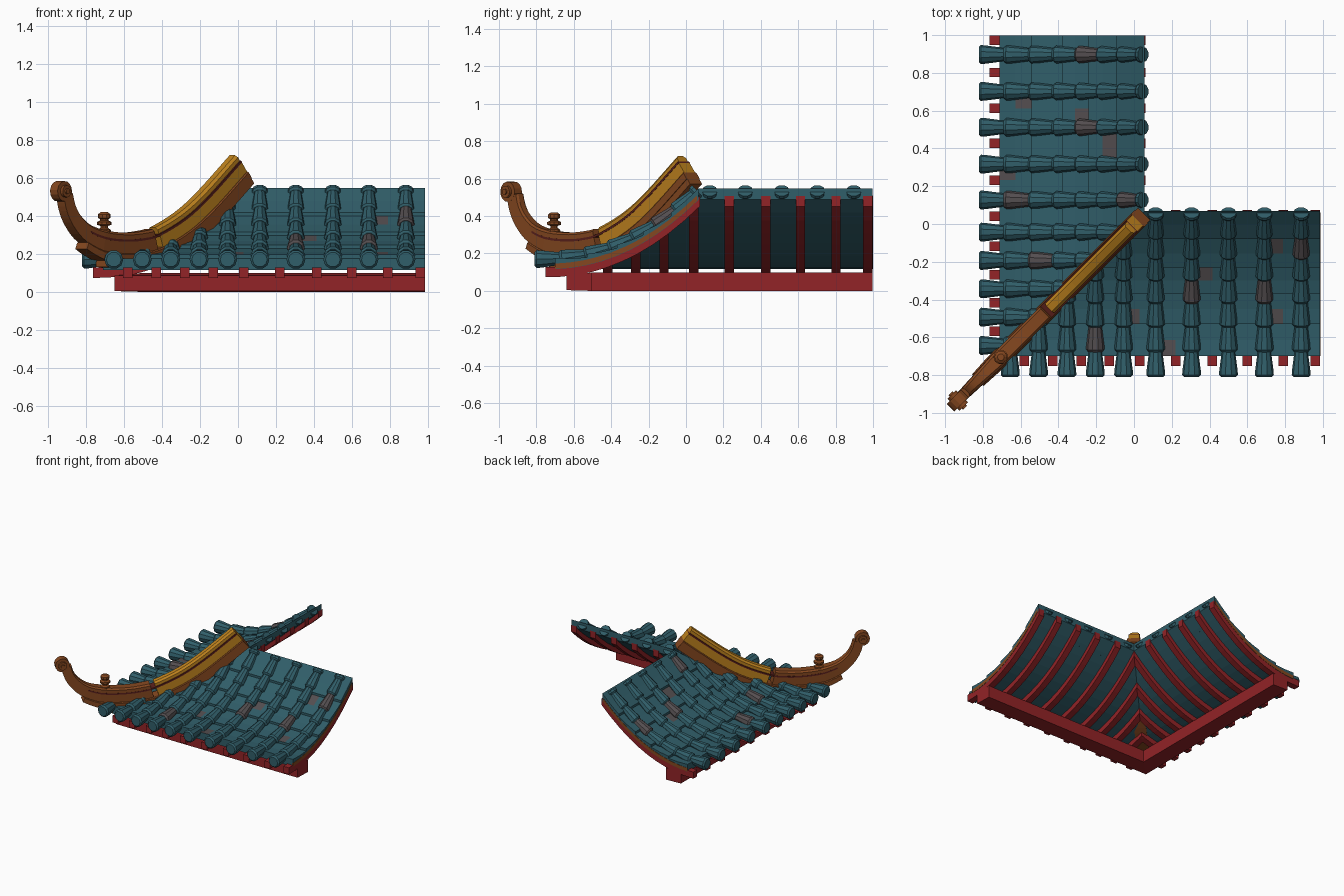
import bpy, bmesh, math
from mathutils import Vector, Matrix

if "Cube" in bpy.data.objects:
    bpy.data.objects.remove(bpy.data.objects["Cube"])

D = 0.012            # offset of the mirror diagonal between both wings
R2 = math.sqrt(2)
X_END = 0.985


def mat(name, c):
    m = bpy.data.materials.new(name)
    m.diffuse_color = (*c, 1)
    m.use_nodes = True
    m.node_tree.nodes["Principled BSDF"].inputs["Base Color"].default_value = m.diffuse_color
    return m


TEAL = mat("teal_tile", (.03, .112, .142))
GREY = mat("weathered_tile", (.088, .076, .08))
RED = mat("red_timber", (.29, .017, .02))
DARK = mat("dark_red_trim", (.10, .014, .011))
GOLD = mat("gold_ridge", (.52, .225, .013))
BROWN = mat("brown_ridge", (.235, .064, .014))


def finish(name, bm, mats):
    bmesh.ops.recalc_face_normals(bm, faces=bm.faces[:])
    me = bpy.data.meshes.new(name)
    bm.to_mesh(me)
    bm.free()
    for m in mats:
        me.materials.append(m)
    ob = bpy.data.objects.new(name, me)
    bpy.context.collection.objects.link(ob)
    return ob


def finish_wing(name, bm, mats, side):
    """Mitre at the hip diagonal, then mirror for the left wing."""
    bmesh.ops.bisect_plane(bm, geom=bm.verts[:] + bm.edges[:] + bm.faces[:],
                           plane_co=(-D, 0, 0), plane_no=(1, -1, 0), clear_inner=True)
    if side == "left":
        for v in bm.verts:
            v.co = (v.co.y - D, v.co.x + D, v.co.z)
    return finish(name + "_" + side, bm, mats)


def face(bm, pts, mi=0):
    f = bm.faces.new([bm.verts.new(p) for p in pts])
    f.material_index = mi


def loft(bm, rings, mi=0):
    """Skin closed rings, cap both ends."""
    vs = [[bm.verts.new(p) for p in r] for r in rings]
    n = len(vs[0])
    fs = [bm.faces.new((a[i], a[(i + 1) % n], b[(i + 1) % n], b[i]))
          for a, b in zip(vs, vs[1:]) for i in range(n)]
    fs += [bm.faces.new(vs[0]), bm.faces.new(vs[-1])]
    for f in fs:
        f.material_index = mi


def S(y):
    """Height of the curved roof underside."""
    return .115 + .575 * max(0, y + .75) ** 2.15


def strip(bm, x0, x1, y0, y1, lo, hi, n=10):
    """Curved timber following the roof slope."""
    rings = []
    for i in range(n + 1):
        y = y0 + (y1 - y0) * i / n
        rings.append([(x0, y, S(y) + lo), (x1, y, S(y) + lo), (x1, y, S(y) + hi), (x0, y, S(y) + hi)])
    loft(bm, rings)


RAFTERS = [-.73, -.58, -.43, -.28, -.13, .03, .22, .415, .6, .79, .96]
COLUMNS = [-.655, -.505, -.355, -.205, -.055, .115, .305, .5, .69, .885]
ROWS = [-.70, -.53, -.37, -.23, -.08, .068]
# weathered spots in wing coordinates (along eave, up slope)
WORN_COVER = {"front": [(.305, -.33), (.69, -.33), (.885, -.13), (-.205, -.62)],
              "left": [(.885, -.25), (.5, -.25), (.115, -.61), (.115, -.04), (-.205, -.48)]}
WORN_PAN = {"front": [(.78, -.5), (.2, -.68), (.78, -.1), (0, -.5), (.4, -.3)],
            "left": [(.64, -.61), (.42, -.1), (.37, -.13), (.57, -.29), (.24, -.66)]}

# arc-length samples of the cover tile centre line
path, acc = [], 0
for i in range(401):
    y = -.812 + .872 * i / 400
    p = Vector((0, y, S(y) + .055))
    acc += (p - path[-1][1]).length if path else 0
    path.append((acc, p))


def at(s):
    s = min(max(s, 0), path[-1][0])
    i = next((k for k in range(1, 401) if path[k][0] >= s), 400)
    return path[i][1], (path[i][1] - path[i - 1][1]).normalized()


for side in ("front", "left"):
    # stepped pan tile rows
    bm = bmesh.new()
    xs = [-.74] + sorted(RAFTERS[1:] + COLUMNS) + [X_END]
    for y0, y1 in zip(ROWS, ROWS[1:]):
        ym, b0, b1 = (y0 + y1) / 2, S(y0), S(y1)
        t0, t1 = b0 + .06, b1 + (.06 if y1 == ROWS[-1] else .042)
        tm, bmid = (t0 + t1) / 2 - .004, S(ym)
        for a, b in zip(xs, xs[1:]):
            for ya, za, yb, zb in ((y0, t0, ym, tm), (ym, tm, y1, t1)):
                worn = any(a <= px < b and ya <= py < yb for px, py in WORN_PAN[side])
                face(bm, [(a, ya, za), (b, ya, za), (b, yb, zb), (a, yb, zb)], int(worn))
            face(bm, [(a, y0, b0), (b, y0, b0), (b, y0, t0), (a, y0, t0)])
            face(bm, [(a, ym, bmid), (b, ym, bmid), (b, y0, b0), (a, y0, b0)])
            face(bm, [(a, y1, b1), (b, y1, b1), (b, ym, bmid), (a, ym, bmid)])
            if y1 == ROWS[-1]:
                face(bm, [(b, y1, b1), (a, y1, b1), (a, y1, t1), (b, y1, t1)])
        face(bm, [(X_END, y0, b0), (X_END, ym, bmid), (X_END, y1, b1),
                  (X_END, y1, t1), (X_END, ym, tm), (X_END, y0, t0)])
    bmesh.ops.remove_doubles(bm, verts=bm.verts[:], dist=1e-5)
    finish_wing("pan_tiles", bm, [TEAL, GREY], side)

    # tapered cover tiles running up the slope
    bm = bmesh.new()
    step, total = .135, path[-1][0]
    for xc in COLUMNS:
        for k in range(8):
            s0 = k * step
            s1 = min(s0 + step + .012, total)
            if s1 - s0 < .03 or at(s0)[0].y > xc + .06:
                continue
            r = .05 * (1 - .02 * k)
            mid = at(s0 + .06)[0].y
            worn = any(abs(xc - px) < .05 and abs(mid - py) < .06 for px, py in WORN_COVER[side])
            rings = []
            for s, q in ((s0, .78), (s0 + .012, 1), (s0 + .035, .97), (s1, .97 - 2 * (s1 - s0))):
                c, t = at(s)
                n = Vector((0, -t.z, t.y))
                rings.append([c + Vector((xc, 0, 0)) + r * q * (
                    Vector((1, 0, 0)) * math.cos(a) + n * math.sin(a))
                    for a in (math.tau * j / 10 for j in range(10))])
            loft(bm, rings, int(worn))
    finish_wing("cover_tiles", bm, [TEAL, GREY], side)

    # rafters under the tiles
    bm = bmesh.new()
    for x in RAFTERS[1:]:
        strip(bm, x - .025, x + .025, -.752, .074, -.042, .012)
    finish_wing("rafters", bm, [RED], side)

    # brown verge board on the open end
    bm = bmesh.new()
    strip(bm, X_END - .02, X_END + .002, -.70, .06, .002, .03)
    finish_wing("verge_board", bm, [BROWN], side)

    # eave beam
    bm = bmesh.new()
    loft(bm, [[(x, -.64, 0.004), (x, -.505, 0), (x, -.505, .098), (x, -.64, .085)] for x in (-.66, X_END)])
    finish_wing("eave_beam", bm, [RED], side)

# hip ridge: top line in the diagonal plane (distance, height)
TOP = [(-.885, .52), (-.872, .46), (-.845, .405), (-.79, .35), (-.70, .32), (-.60, .312),
       (-.52, .32), (-.45, .34), (-.32, .42), (-.2, .53), (-.03, .72)]


def spline(pts, n=4):
    q = [2 * Vector(pts[0]) - Vector(pts[1])] + [Vector(p) for p in pts] + [2 * Vector(pts[-1]) - Vector(pts[-2])]
    out = []
    for i in range(1, len(q) - 2):
        a, b, c, d = q[i - 1:i + 3]
        for k in range(n):
            t = k / n
            out.append(.5 * (2 * b + (c - a) * t + (2 * a - 5 * b + 4 * c - d) * t * t
                             + (3 * b - a - 3 * c + d) * t ** 3))
    return out + [q[-2]]


LINE = spline(TOP)


def tier(name, s0, s1, t0, t1, hw, m, ch=0.0):
    """Band swept along the hip between two depths below the top line."""
    rings = []
    for i, p in enumerate(LINE):
        if not s0 - 1e-4 <= p.x <= s1 + 1e-4:
            continue
        e = LINE[min(i + 1, len(LINE) - 1)] - LINE[max(i - 1, 0)]
        t = Vector((e.x * R2, e.y)).normalized()
        taper = min(1, .68 + max(0, p.x + .885) * 2)
        w, ring = hw * taper, []
        for u, d in ((w, t1), (w, t0 + ch), (w - ch, t0), (ch - w, t0), (-w, t0 + ch), (-w, t1)):
            if ch == 0 and abs(u) == w and d == t0 and (u, d) == ((ring[-1][3], ring[-1][4]) if ring else None):
                continue
            s, z = p.x + t.y * d * taper / R2, p.y - t.x * d * taper
            ring.append((s + u / R2, s - u / R2, z, u, d))
        rings.append([r[:3] for r in ring])
    bm = bmesh.new()
    loft(bm, rings)
    bmesh.ops.remove_doubles(bm, verts=bm.verts[:], dist=1e-5)
    return finish(name, bm, [m])


tier("ridge_roll", -.47, 0, 0, .04, .034, GOLD, .014)
tier("ridge_trim", -.80, 0, .036, .048, .043, DARK)
tier("ridge_band", -.47, 0, .046, .112, .041, GOLD)
tier("ridge_horn", -.89, -.465, 0, .112, .042, BROWN, .012)
tier("ridge_base", -.80, 0, .11, .155, .05, BROWN, .006)
tier("ridge_foot", -.70, 0, .15, .19, .045, BROWN)

# scroll at the tip of the horn
for name, r, w in (("scroll", .054, .056), ("scroll_boss", .032, .09), ("scroll_eye", .015, .108)):
    bm = bmesh.new()
    bmesh.ops.create_cone(bm, cap_ends=True, segments=14, radius1=r, radius2=r, depth=w)
    rot = Vector((0, 0, 1)).rotation_difference(Vector((1, -1, 0)).normalized()).to_matrix().to_4x4()
    bm.transform(Matrix.Translation((-.933, -.935, .53)) @ rot)
    finish(name, bm, [BROWN])

# small turned finial on the horn
bm = bmesh.new()
loft(bm, [[(-.705 + r * math.cos(a), -.705 + r * math.sin(a), z)
           for a in (math.tau * j / 10 for j in range(10))]
          for r, z in ((.036, .30), (.034, .328), (.02, .336), (.02, .347), (.039, .354), (.039, .368),
                       (.022, .376), (.022, .384), (.034, .39), (.034, .408), (.018, .42))])
finish("finial", bm, [BROWN])
